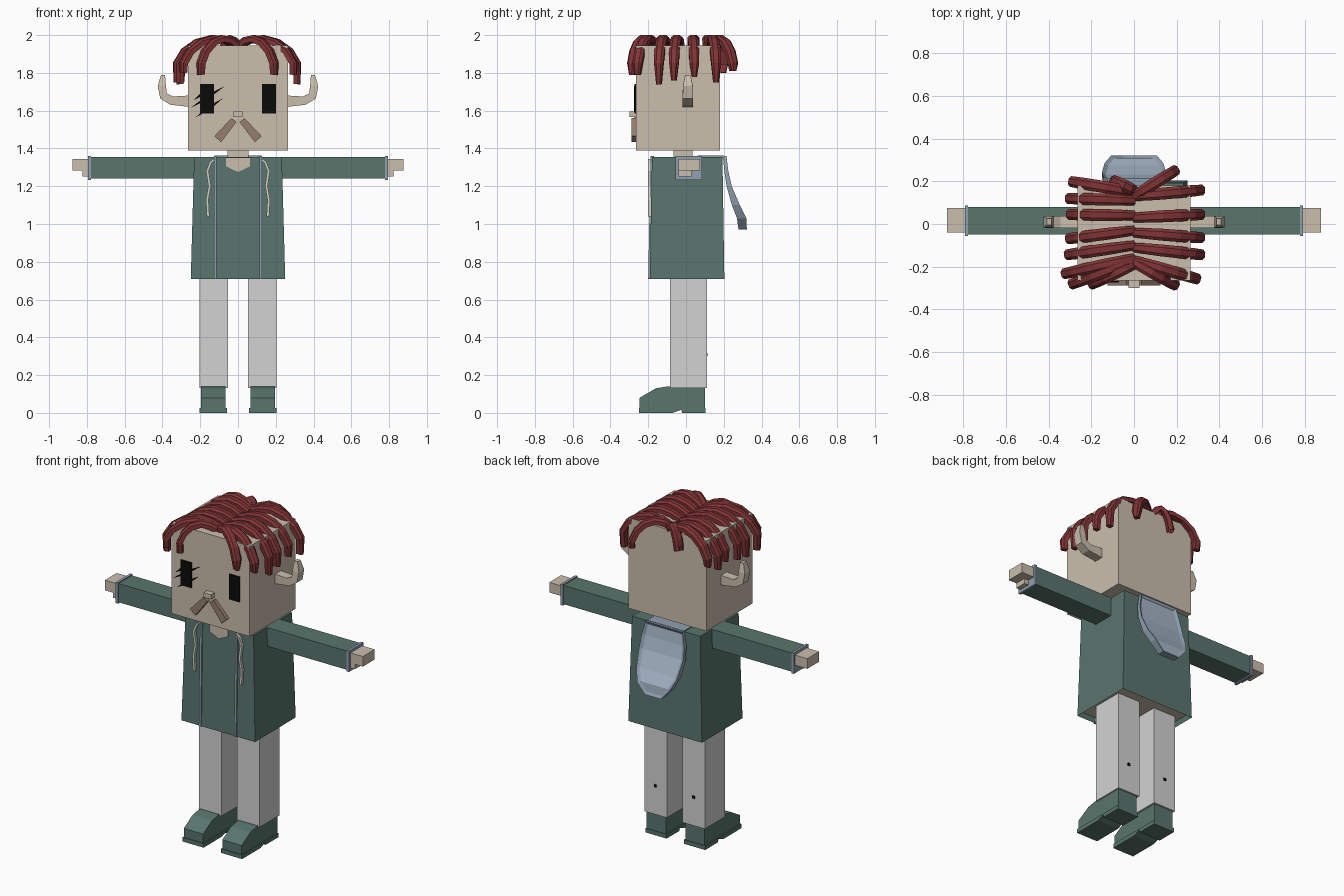
import bpy, bmesh
from mathutils import Vector

cube = bpy.data.objects.get("Cube")
if cube:
    bpy.data.objects.remove(cube, do_unlink=True)


def material(name, r, g, b):
    m = bpy.data.materials.new(name)
    m.use_nodes = True
    m.diffuse_color = (r, g, b, 1)
    m.node_tree.nodes["Principled BSDF"].inputs["Base Color"].default_value = (r, g, b, 1)
    return m


SKIN = material("skin", 0.60, 0.52, 0.42)
GREEN = material("jacket green", 0.10, 0.18, 0.155)
GREY = material("trouser grey", 0.65, 0.65, 0.65)
HAIR = material("hair red", 0.22, 0.034, 0.036)
TRIM = material("trim blue", 0.28, 0.35, 0.44)
HOOD = material("hood pale blue", 0.38, 0.47, 0.58)
BROWN = material("moustache brown", 0.30, 0.215, 0.155)
BLACK = material("eye black", 0.003, 0.003, 0.003)
CORD = material("cord white", 0.65, 0.64, 0.60)


def loft(name, rings, *mats, edit=None):
    """Skin a list of equal-sized closed rings and cap both ends."""
    bm = bmesh.new()
    rows = [[bm.verts.new(p) for p in ring] for ring in rings]
    n = len(rows[0])
    for a, b in zip(rows, rows[1:]):
        for i in range(n):
            j = (i + 1) % n
            bm.faces.new((a[i], a[j], b[j], b[i]))
    bm.faces.new(rows[0])
    bm.faces.new(rows[-1])
    bmesh.ops.recalc_face_normals(bm, faces=bm.faces)
    if edit:
        bm.normal_update()
        edit(bm)
    me = bpy.data.meshes.new(name)
    bm.to_mesh(me)
    bm.free()
    for m in mats:
        me.materials.append(m)
    ob = bpy.data.objects.new(name, me)
    bpy.context.collection.objects.link(ob)
    return ob


def rect(x0, x1, y0, y1, z):
    return [(x0, y0, z), (x1, y0, z), (x1, y1, z), (x0, y1, z)]


def box(name, x0, x1, y0, y1, z0, z1, mat):
    return loft(name, [rect(x0, x1, y0, y1, z0), rect(x0, x1, y0, y1, z1)], mat)


def front_plate(name, outline, y0, y1, mat, s=1):
    return loft(name, [[(s * x, y, z) for x, z in outline] for y in (y0, y1)], mat)


def side_plate(name, outline, x0, x1, mat):
    return loft(name, [[(x, y, z) for y, z in outline] for x in (x0, x1)], mat)


def sided(name, s):
    return ("left_" if s > 0 else "right_") + name


# Head, neck and neckline
box("head", -0.265, 0.265, -0.265, 0.18, 1.39, 1.945, SKIN)
box("neck", -0.055, 0.055, -0.065, 0.035, 1.34, 1.40, SKIN)
front_plate("neckline", [(-0.063, 1.352), (0.063, 1.352), (0.063, 1.305),
                         (0, 1.275), (-0.063, 1.305)], -0.188, -0.18, SKIN)


# Jacket, with a recessed underside showing the body
def hollow_bottom(bm):
    under = [f for f in bm.faces if f.normal.z < -0.9]
    bmesh.ops.inset_region(bm, faces=under, thickness=0.012)
    bmesh.ops.translate(bm, verts=under[0].verts, vec=(0, 0, 0.03))
    under[0].material_index = 1


loft("jacket", [rect(-0.25, 0.25, -0.192, 0.203, 0.71),
                rect(-0.232, 0.232, -0.18, 0.193, 1.355)], GREEN, SKIN, edit=hollow_bottom)
box("collar", -0.125, 0.125, 0.06, 0.2, 1.35, 1.362, TRIM)


# Hood hanging behind the back: (height, inner y, outer y, half width)
def hollow_hood(bm):
    outer = [f for f in bm.faces if f.normal.y > 0.3 and f.calc_center_median().z > 1.0]
    outer += [f for f in bm.faces if f not in outer and f.normal.y > 0.6]
    bmesh.ops.inset_region(bm, faces=outer, thickness=0.018, depth=-0.010)
    for f in outer:
        f.material_index = 1


hood_rows = [(1.36, 0.195, 0.214, 0.125), (1.28, 0.203, 0.224, 0.145), (1.2, 0.215, 0.242, 0.15),
             (1.1, 0.243, 0.285, 0.138), (1.03, 0.27, 0.32, 0.108), (0.97, 0.278, 0.322, 0.055)]
loft("hood", [rect(-w, w, a, b, z) for z, a, b, w in hood_rows], TRIM, HOOD, edit=hollow_hood)

for s in (1, -1):
    # Arms
    def arm_box(name, x0, x1, *rest):
        box(sided(name, s), min(s * x0, s * x1), max(s * x0, s * x1), *rest)

    arm_box("sleeve", 0.2, 0.78, -0.05, 0.08, 1.24, 1.355, GREEN)
    arm_box("cuff", 0.777, 0.793, -0.056, 0.086, 1.233, 1.361, TRIM)
    arm_box("hand", 0.785, 0.877, -0.04, 0.075, 1.283, 1.345, SKIN)
    arm_box("thumb", 0.785, 0.822, -0.04, 0.03, 1.252, 1.285, SKIN)

    # Legs and shoes
    arm_box("leg", 0.053, 0.205, -0.085, 0.11, 0.132, 0.745, GREY)
    arm_box("leg_mark", 0.122, 0.138, 0.108, 0.115, 0.30, 0.316, BLACK)
    x0, x1 = sorted((s * 0.065, s * 0.197))
    side_plate(sided("shoe", s), [(-0.245, 0.02), (-0.245, 0.08), (-0.16, 0.13), (-0.1, 0.14),
                                  (0.1, 0.135), (0.1, 0.02)], x0, x1, GREEN)
    side_plate(sided("sole", s), [(-0.25, 0), (-0.25, 0.025), (0.104, 0.025), (0.104, 0),
                                  (-0.02, 0), (-0.025, 0.017), (-0.07, 0)],
               x0 - 0.006, x1 + 0.006, GREEN)

    # Jacket edging and drawstrings
    strip_x = s * 0.12
    loft(sided("edging", s), [rect(strip_x - 0.007, strip_x + 0.007, -0.2, -0.185, 0.71),
                              rect(strip_x - 0.007, strip_x + 0.007, -0.188, -0.17, 1.36)], TRIM)
    cord = [(0.125, 1.345), (0.145, 1.325), (0.162, 1.28), (0.15, 1.2),
            (0.163, 1.13), (0.158, 1.04)]
    loft(sided("drawstring", s), [rect(s * x - 0.007, s * x + 0.007, -0.202, -0.186, z)
                                  for x, z in cord], CORD)

    # Ears, curling upward
    ear = [((0.26, 1.62), (0.26, 1.68), 0.028), ((0.36, 1.632), (0.345, 1.675), 0.028),
           ((0.412, 1.665), (0.377, 1.692), 0.028), ((0.425, 1.73), (0.382, 1.735), 0.026),
           ((0.408, 1.788), (0.386, 1.788), 0.015)]
    loft(sided("ear", s), [[(s * o[0], 0.01 - w, o[1]), (s * i[0], 0.01 - w, i[1]),
                            (s * i[0], 0.01 + w, i[1]), (s * o[0], 0.01 + w, o[1])]
                           for o, i, w in ear], SKIN)

    # Eyes and moustache
    front_plate(sided("eye", s), [(0.128, 1.585), (0.2, 1.585), (0.2, 1.74), (0.128, 1.74)],
                -0.272, -0.264, BLACK, s)
    front_plate(sided("moustache", s), [(0.008, 1.54), (0.035, 1.56), (0.125, 1.465),
                                        (0.09, 1.433)], -0.288, -0.26, BROWN, s)

box("nose", -0.025, 0.025, -0.3, -0.26, 1.567, 1.596, SKIN)

# Slashes across the right eye
for k, (x0, z0, x1, z1) in enumerate([(-0.235, 1.655, -0.135, 1.73), (-0.25, 1.615, -0.07, 1.73),
                                      (-0.225, 1.565, -0.08, 1.665)]):
    xm, zm = (x0 + x1) / 2, (z0 + z1) / 2
    front_plate(f"eye_slash_{k}", [(x0, z0), (xm, zm - 0.012), (x1, z1), (xm, zm + 0.012)],
                -0.274, -0.266, BLACK)

# Hair locks arching out from a centre parting
ARCH = [(0, 1.945), (0.2, 1.972), (0.42, 1.982), (0.65, 1.962), (0.85, 1.915), (0.97, 1.85)]


def lock(name, root_y, x, y, tip_z):
    root, reach = Vector((0, root_y, 0)), Vector((x, y - root_y, 0))
    across = Vector((-reach.y, reach.x, 0)).normalized()
    path = [root + reach * f + Vector((0, 0, z)) for f, z in ARCH]
    path.append(root + reach * 0.96 + Vector((0, 0, tip_z)))
    rings = []
    for i, p in enumerate(path):
        tangent = path[min(i + 1, len(path) - 1)] - path[max(i - 1, 0)]
        up = tangent.cross(across).normalized()
        up = -up if up.dot(reach + Vector((0, 0, 0.2))) < 0 else up
        w = (0.022, 0.026, 0.028, 0.028, 0.027, 0.025, 0.014)[i]
        rings.append([p + across * w * a + up * 0.018 * b for a, b in
                      ((-1, -1), (1, -1), (1, 0.4), (0.5, 1), (-0.5, 1), (-1, 0.4))])
    loft(name, rings, HAIR)


# Each lock: root y, tip x, tip y, tip height
LOCKS = [(0.13, 0.325, 0.16, 1.75), (0.03, 0.325, 0.045, 1.78), (-0.04, 0.325, -0.065, 1.76),
         (-0.11, 0.325, -0.145, 1.74), (-0.17, 0.305, -0.26, 1.79), (-0.18, 0.2, -0.29, 1.79),
         (0.13, 0.2, 0.255, 1.81),
         (0.15, -0.3, 0.2, 1.8), (0.11, -0.315, 0.12, 1.76), (0.04, -0.31, 0.045, 1.78),
         (-0.03, -0.315, -0.07, 1.75), (-0.1, -0.32, -0.145, 1.74), (-0.16, -0.335, -0.235, 1.75),
         (-0.17, -0.3, -0.285, 1.8), (-0.19, -0.205, -0.285, 1.79), (0.16, -0.1, 0.205, 1.88)]
for k, spec in enumerate(LOCKS):
    lock(f"hair_lock_{k}", *spec)
